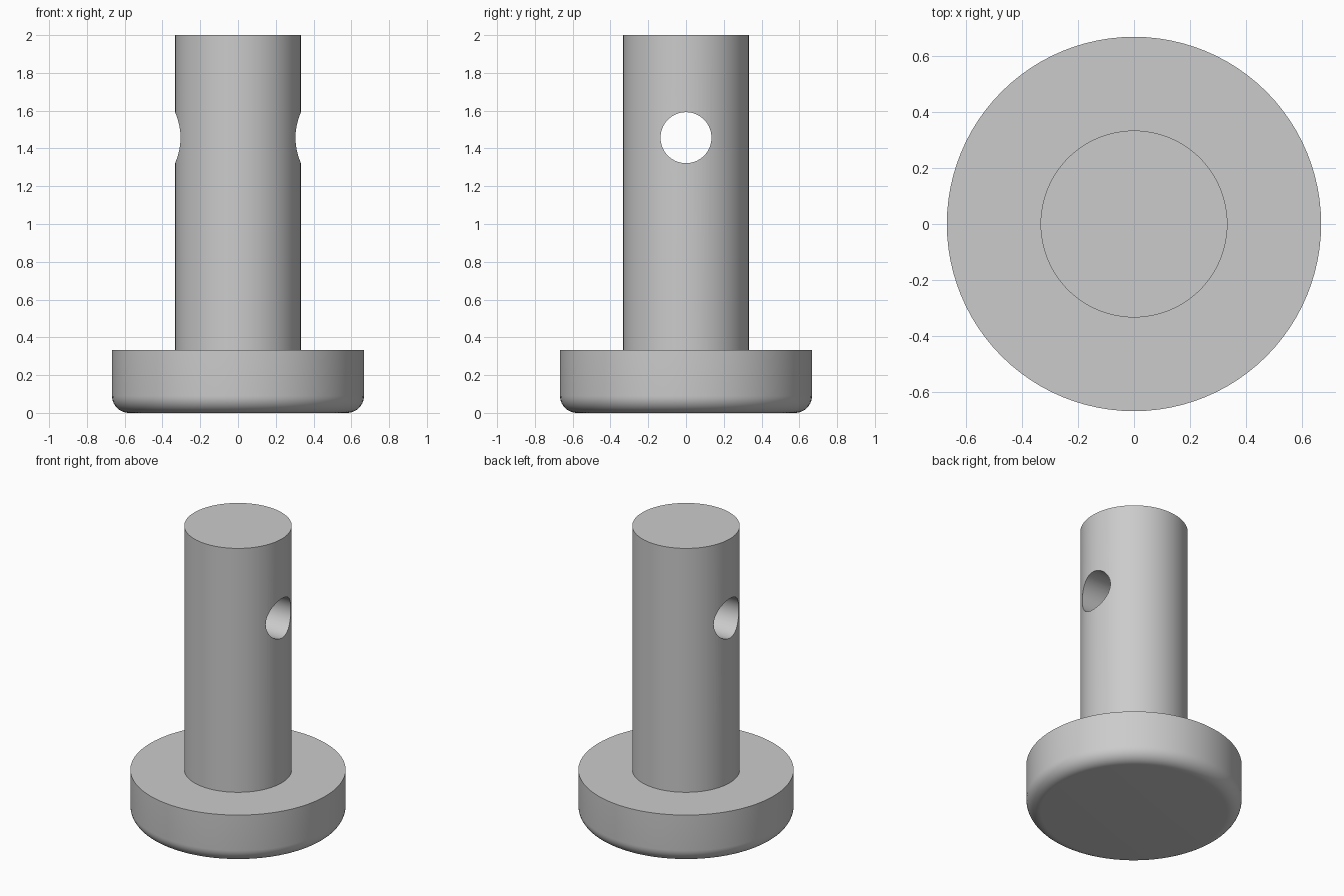
import bpy, bmesh, math

if "Cube" in bpy.data.objects:
    bpy.data.objects.remove(bpy.data.objects["Cube"], do_unlink=True)

SEGMENTS = 96
HEAD_R, SHAFT_R = 0.667, 0.333
HEAD_H, TOP = 0.333, 2.0
FILLET = 0.09
HOLE_R, HOLE_Z = 0.135, 1.457

steel = bpy.data.materials.new("plain grey")
steel.use_nodes = True
grey = (0.6, 0.6, 0.6, 1)
steel.diffuse_color = grey
steel.node_tree.nodes["Principled BSDF"].inputs["Base Color"].default_value = grey


def lathe(name, profile):
    """Revolve (radius, height) points, starting and ending on the z axis."""
    bm = bmesh.new()
    verts = [bm.verts.new((r, 0, z)) for r, z in profile]
    edges = [bm.edges.new(pair) for pair in zip(verts, verts[1:])]
    bmesh.ops.spin(bm, geom=verts + edges, cent=(0, 0, 0), axis=(0, 0, 1),
                   angle=math.tau, steps=SEGMENTS, use_merge=False)
    bmesh.ops.remove_doubles(bm, verts=bm.verts, dist=0.0001)
    # Turn the triangle fans at both ends into single flat caps
    bmesh.ops.dissolve_verts(bm, verts=[v for v in bm.verts
                                        if math.hypot(v.co.x, v.co.y) < 0.001])
    bmesh.ops.recalc_face_normals(bm, faces=bm.faces)
    mesh = bpy.data.meshes.new(name)
    bm.to_mesh(mesh)
    bm.free()
    mesh.materials.append(steel)
    obj = bpy.data.objects.new(name, mesh)
    bpy.context.collection.objects.link(obj)
    return obj


# Pin: wide head with a rounded lower rim, and a straight shaft
fillet = [(HEAD_R - FILLET + FILLET * math.sin(a), FILLET - FILLET * math.cos(a))
          for a in (math.pi / 2 * i / 10 for i in range(11))]
pin = lathe("clevis_pin", [(0, 0)] + fillet +
            [(HEAD_R, HEAD_H), (SHAFT_R, HEAD_H), (SHAFT_R, TOP), (0, TOP)])

# Cross hole through the shaft, side to side
bpy.ops.mesh.primitive_cylinder_add(vertices=64, radius=HOLE_R, depth=1.2,
                                    location=(0, 0, HOLE_Z),
                                    rotation=(0, math.pi / 2, 0))
cutter = bpy.context.object
cutter.name = "hole_cutter"
cutter.hide_render = True
cutter.data.materials.append(steel)

hole = pin.modifiers.new("cross_hole", "BOOLEAN")
hole.operation = "DIFFERENCE"
hole.solver = "EXACT"
hole.object = cutter

bpy.ops.object.select_all(action="DESELECT")
pin.select_set(True)
bpy.context.view_layer.objects.active = pin
bpy.ops.object.modifier_apply(modifier=hole.name)
bpy.data.objects.remove(cutter, do_unlink=True)
bpy.ops.object.shade_smooth_by_angle(angle=math.radians(30))
